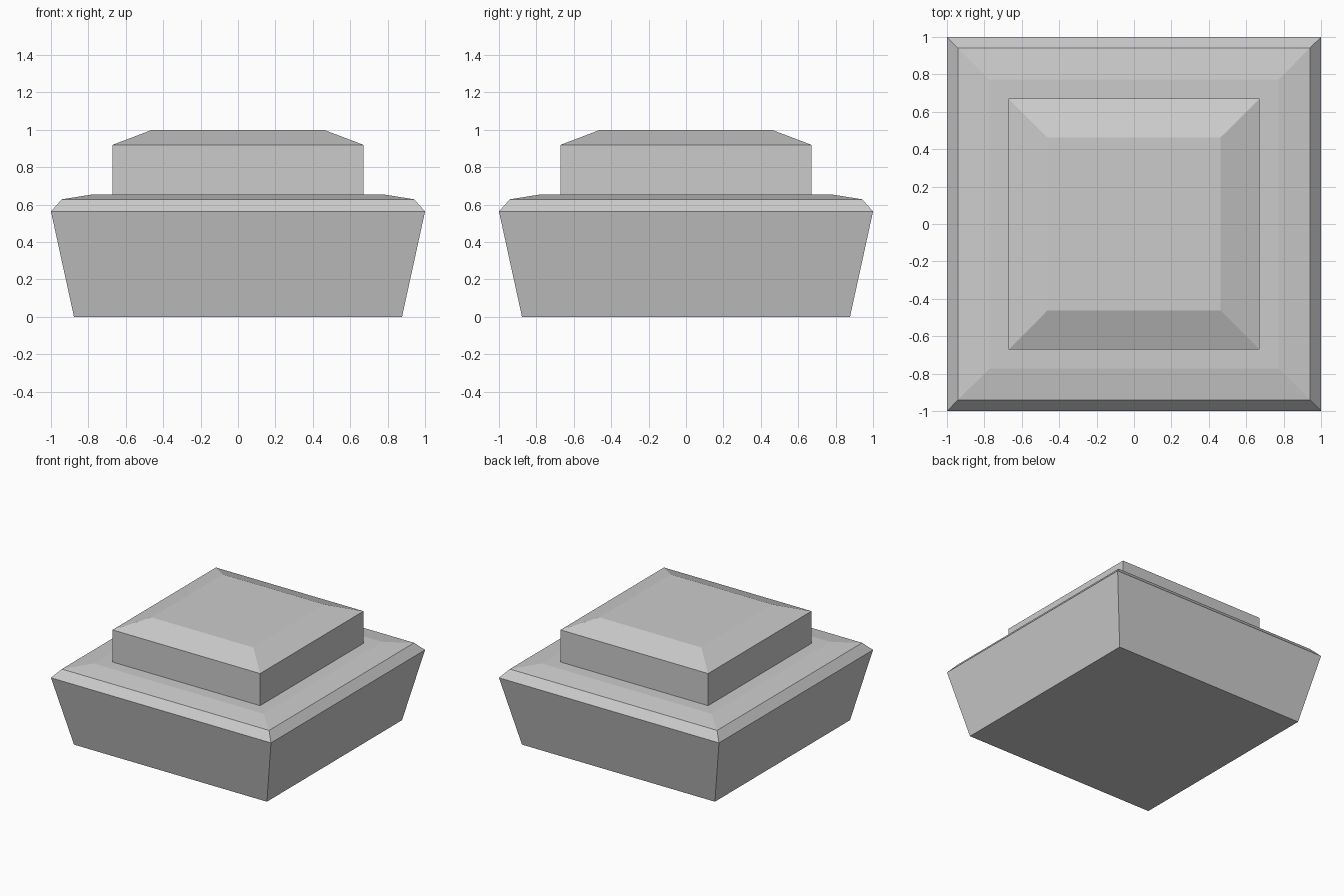
import bpy
import bmesh

if "Cube" in bpy.data.objects:
    bpy.data.objects.remove(bpy.data.objects["Cube"])


def square_loft(name, profile):
    """Stack square rings of (half width, height) into a closed solid."""
    bm = bmesh.new()
    rings = [[bm.verts.new((sx * r, sy * r, z))
              for sx, sy in ((-1, -1), (1, -1), (1, 1), (-1, 1))]
             for r, z in profile]
    for low, high in zip(rings, rings[1:]):
        for i in range(4):
            j = (i + 1) % 4
            bm.faces.new((low[i], low[j], high[j], high[i]))
    bm.faces.new(rings[0][::-1])
    bm.faces.new(rings[-1])
    mesh = bpy.data.meshes.new(name)
    bm.to_mesh(mesh)
    bm.free()
    obj = bpy.data.objects.new(name, mesh)
    bpy.context.collection.objects.link(obj)
    return obj


# One stepped body: flared base, bevelled rim, flat ledge, raised cap
square_loft("stepped_block", [
    (0.877, 0.0),
    (1.0, 0.563),
    (0.942, 0.628),
    (0.772, 0.655),
    (0.671, 0.655),
    (0.671, 0.919),
    (0.463, 0.998),
])
